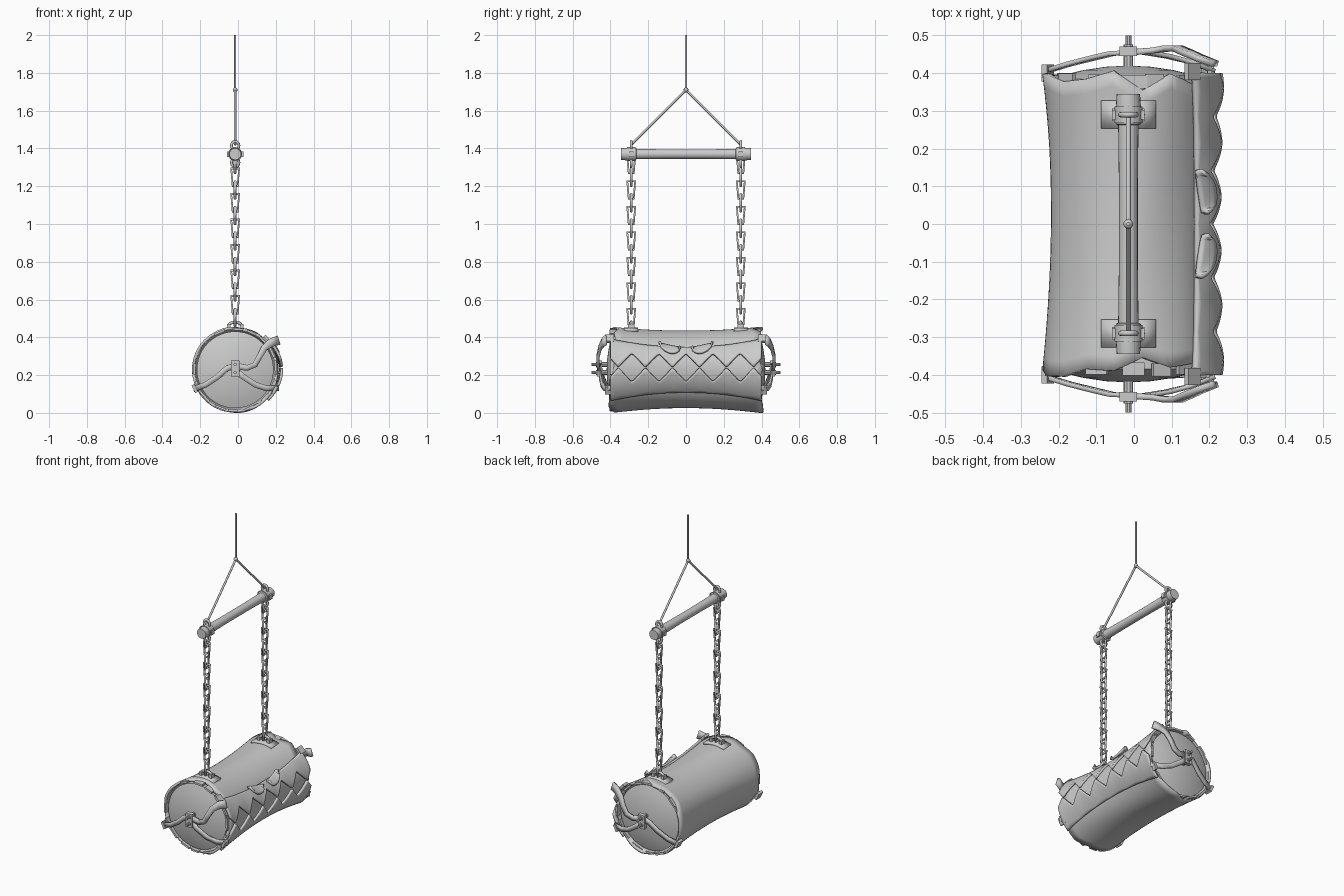
import bpy, bmesh, math, random
from mathutils import Vector, Matrix

if "Cube" in bpy.data.objects:
    bpy.data.objects.remove(bpy.data.objects["Cube"])

random.seed(4)
CX, CZ = -0.015, 0.228          # axis of the hanging barrel
grey = bpy.data.materials.new("plain grey")
grey.diffuse_color = (0.6, 0.6, 0.6, 1)
grey.use_nodes = True
grey.node_tree.nodes["Principled BSDF"].inputs["Base Color"].default_value = grey.diffuse_color


def finish(name, bm, thick=0, offset=0, smooth=True):
    bmesh.ops.recalc_face_normals(bm, faces=bm.faces)
    me = bpy.data.meshes.new(name)
    bm.to_mesh(me)
    bm.free()
    ob = bpy.data.objects.new(name, me)
    bpy.context.collection.objects.link(ob)
    me.materials.append(grey)
    if thick:
        m = ob.modifiers.new("thickness", 'SOLIDIFY')
        m.thickness, m.offset = thick, offset
    if smooth:
        bpy.ops.object.select_all(action='DESELECT')
        ob.select_set(True)
        bpy.context.view_layer.objects.active = ob
        bpy.ops.object.shade_smooth_by_angle(angle=math.radians(35))
    return ob


def polar(t, y, r):
    return Vector((CX + r * math.cos(t), y, CZ + r * math.sin(t)))


def grid(rows, closed=False):
    # skin rows of points into a sheet
    bm = bmesh.new()
    vs = [[bm.verts.new(p) for p in row] for row in rows]
    n = len(vs)
    for i in range(n if closed else n - 1):
        a, b = vs[i], vs[(i + 1) % n]
        for j in range(len(a) - 1):
            bm.faces.new((a[j], a[j + 1], b[j + 1], b[j]))
    return bm


def lathe(name, profile, cx, cz, seg=24):
    # profile of (y, radius) turned about an axis along y
    rows = [[(cx + r * math.cos(a), y, cz + r * math.sin(a)) for y, r in profile]
            for a in (2 * math.pi * i / seg for i in range(seg))]
    bm = grid(rows, True)
    bmesh.ops.remove_doubles(bm, verts=bm.verts, dist=1e-5)
    return finish(name, bm)


def box(name, loc, size, rot=None):
    bm = bmesh.new()
    m = Matrix.Translation(loc) @ (rot or Matrix()) @ Matrix.Diagonal((*size, 1))
    bmesh.ops.create_cube(bm, size=1, matrix=m)
    return finish(name, bm, smooth=False)


def tube(name, pts, r, seg=8, closed=False):
    # round wire through a list of points
    cu = bpy.data.curves.new(name, 'CURVE')
    cu.dimensions, cu.bevel_depth, cu.use_fill_caps = '3D', r, True
    cu.bevel_resolution = seg // 4
    sp = cu.splines.new('POLY')
    sp.points.add(len(pts) - 1)
    for p, q in zip(sp.points, pts):
        p.co = (*q, 1)
    sp.use_cyclic_u = closed
    cu.materials.append(grey)
    ob = bpy.data.objects.new(name, cu)
    bpy.context.collection.objects.link(ob)
    return ob


def strap(name, pts, thick=0.012):
    # flat ribbon through (x, y, z, width) points, thickness along y
    rows = []
    for i, (x, y, z, w) in enumerate(pts):
        a, b = pts[max(i - 1, 0)], pts[min(i + 1, len(pts) - 1)]
        d = Vector((b[0] - a[0], 0, b[2] - a[2])).normalized()
        n = Vector((-d.z, 0, d.x)) * w / 2
        p = Vector((x, y, z))
        rows.append([p - n, p + n])
    return finish(name, grid(rows), thick)


# solid core with domed ends
dome = [(0.42, 0), (0.417, 0.06), (0.408, 0.12), (0.396, 0.17), (0.385, 0.203)]
core = [(-y, r) for y, r in dome] + [(-0.2, 0.186), (0, 0.18), (0.2, 0.186)] + dome[::-1]
lathe("barrel_core", core, CX, CZ, 48)


# hide wrap with waisted middle and ragged ends
def hide_r(y):
    return 0.198 + 0.024 * (y / 0.4) ** 2


N = 72
ends = {}
for s in (-1, 1):
    knots = [random.uniform(0.375, 0.412) for _ in range(18)]
    knots[2], knots[4], knots[6] = 0.37, 0.355, 0.385
    ends[s] = [knots[i * 18 // N] * (1 - (i % 4) / 4) + knots[(i * 18 // N + 1) % 18] * (i % 4) / 4
               for i in range(N)]
rows = []
for i in range(N):
    t = 2 * math.pi * i / N
    lo, hi = -ends[-1][i], ends[1][i]
    row = []
    for j in range(21):
        y = lo + (hi - lo) * j / 20
        wave = 0.0025 * math.sin(5 * t + 4 * y) * (1 - (y / 0.45) ** 2)
        row.append(polar(t, y, hide_r(y) + wave))
    rows.append(row)
finish("hide_wrap", grid(rows, True), 0.014)

# toothed jaw plates on the right side
P = 0.143


def jaw(name, sign):
    rows = []
    n = 80
    for i in range(n + 1):
        y = -2.8 * P + 5.6 * P * i / n
        tooth = abs(((y / P) % 1) - 0.5) * 2          # 1 in a gap, 0 at a tooth tip
        inner = math.radians(3 + sign * 19 * tooth)
        outer = math.radians(sign * (33 + 10 * (y / 0.4) ** 2))
        row = []
        for k in range(9):
            f = k / 8
            t = inner + (outer - inner) * f
            r = 0.213 + 0.022 * (y / 0.4) ** 2 + 0.024 * math.sqrt(1 - tooth * 0.8) * (1 - f) \
                * (1 - 0.6 * (y / 0.4) ** 2) + 0.004 * (1 - f)
            row.append(polar(t, y, r))
        rows.append(row)
    finish(name, grid(rows), 0.014)


jaw("upper_jaw", 1)
jaw("lower_jaw", -1)

# half-moon eyes above the teeth
for s in (-1, 1):
    rows = []
    for i in range(13):
        u = i / 12
        y = s * (0.03 + 0.11 * u)
        top = 31 + 7 * u
        drop = 13 * math.sqrt(max(0, 1 - (2 * u - 1) ** 2)) + 0.3
        rows.append([polar(math.radians(top - drop * k / 4), y, 0.226 + 0.022 * k / 4)
                     for k in range(5)])
    finish("eye", grid(rows), 0.012)

# harness on both ends
for s in (-1, 1):
    strap("left_strap", [(-0.235, s * 0.405, 0.125, 0.03), (-0.17, s * 0.425, 0.15, 0.03),
                         (-0.11, s * 0.44, 0.19, 0.03), (-0.06, s * 0.452, 0.235, 0.03),
                         (-0.015, s * 0.455, 0.25, 0.035)])
    strap("upper_strap", [(-0.015, s * 0.455, 0.25, 0.035), (0.05, s * 0.46, 0.238, 0.03),
                          (0.09, s * 0.466, 0.255, 0.03), (0.115, s * 0.466, 0.3, 0.03),
                          (0.14, s * 0.455, 0.345, 0.035), (0.175, s * 0.44, 0.372, 0.045),
                          (0.215, s * 0.425, 0.385, 0.05)], 0.016)
    strap("lower_strap", [(-0.015, s * 0.455, 0.225, 0.035), (0.03, s * 0.455, 0.19, 0.03),
                          (0.09, s * 0.445, 0.15, 0.03), (0.15, s * 0.43, 0.13, 0.03),
                          (0.215, s * 0.405, 0.13, 0.03)])
    for t, y in ((44, 0.405), (-27, 0.405), (205, 0.4)):
        a = math.radians(t)
        box("strap_anchor", polar(a, s * y, 0.236), (0.016, 0.045, 0.045), Matrix.Rotation(-a, 4, 'Y'))
    # bolted hub
    box("hub_plate", (CX, s * 0.458, 0.235), (0.046, 0.026, 0.085))
    for z in (0.214, 0.256):
        lathe("hub_bolt", [(s * y, r) for y, r in ((0.41, 0), (0.41, 0.013), (0.476, 0.013),
              (0.476, 0.008), (0.5, 0.008), (0.5, 0))], CX, z, 10)

# ragged rim slats around each end
for s in (-1, 1):
    for i in range(16):
        a = math.radians(i * 22.5 + random.uniform(-4, 4))
        box("rim_slat", polar(a, s * random.uniform(0.375, 0.39), 0.215),
            (0.012, 0.035, random.uniform(0.05, 0.08)), Matrix.Rotation(-a, 4, 'Y'))

# suspension on both sides
BZ = 1.37
for s in (-1, 1):
    Y = s * 0.29
    # saddle plate on the hide and its eyelet
    rows = [[polar(math.radians(90 + d), Y + dy, 0.219) for dy in (-0.037, 0.037)]
            for d in (-19, -10, 0, 10, 19)]
    finish("saddle_plate", grid(rows), 0.012)
    for dx in (-0.034, 0.034):
        box("saddle_lug", (CX + dx, Y, 0.459), (0.018, 0.034, 0.024))
    tube("saddle_eyelet", [(CX + 0.036 * math.cos(a), Y, 0.455 + 0.026 * math.sin(a))
                           for a in (math.pi * i / 8 for i in range(9))], 0.008)
    # chain of alternating tapered links
    n, z0, z1 = 13, 0.505, 1.315
    for i in range(n):
        z = z0 + (z1 - z0) * i / (n - 1)
        h = 0.046
        w0, w1 = 0.013, 0.021
        flat = [(-w0, -h), (w0, -h), (w1, h), (-w1, h)]
        pts = [(CX + u, Y, z + v) if i % 2 else (CX, Y + u, z + v) for u, v in flat]
        tube("chain_link", pts, 0.0075, 4, True)
    # collar, hook ring and sling rope
    lathe("bar_collar", [(Y - 0.022, 0.02), (Y - 0.022, 0.037), (Y + 0.022, 0.037), (Y + 0.022, 0.02)],
          CX, BZ, 16)
    for dx in (-0.036, 0.036):
        box("collar_lug", (CX + dx, Y, BZ), (0.014, 0.026, 0.03))
    for zz in (BZ + 0.045, BZ - 0.045):
        tube("collar_ring", [(CX + 0.02 * math.cos(a), Y, zz + 0.022 * math.sin(a))
                             for a in (math.pi * i / 6 for i in range(12))], 0.0075, 8, True)
    tube("sling_rope", [(CX, Y, BZ + 0.05), (CX, 0, 1.71)], 0.0065)

# crossbar, knot and hanging rope
half = [(0.345, 0), (0.345, 0.031), (0.315, 0.033), (0.265, 0.033), (0.262, 0.027), (0.1, 0.025)]
lathe("crossbar", [(-y, r) for y, r in half] + half[::-1], CX, BZ, 20)
bm = bmesh.new()
bmesh.ops.create_uvsphere(bm, u_segments=10, v_segments=8, radius=0.013,
                          matrix=Matrix.Translation((CX, 0, 1.71)))
finish("rope_knot", bm)
tube("hanging_rope", [(CX, 0, 1.71), (CX, 0, 2.0)], 0.0055)
